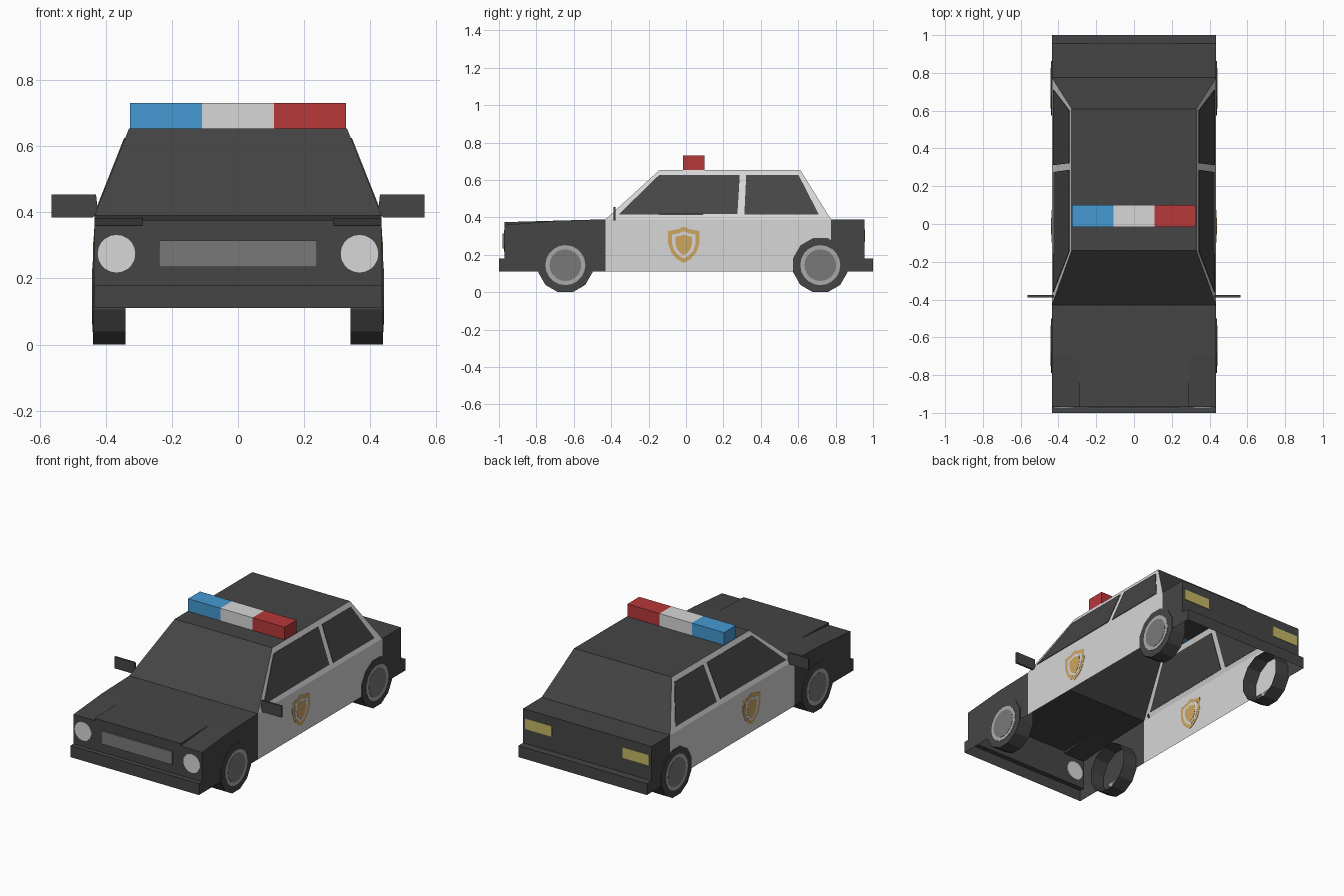
import bpy, bmesh, math
from mathutils import Vector
from mathutils.geometry import normal

if "Cube" in bpy.data.objects:
    bpy.data.objects.remove(bpy.data.objects["Cube"])


def material(name, rgb):
    m = bpy.data.materials.new(name)
    m.diffuse_color = (*rgb, 1)
    m.use_nodes = True
    m.node_tree.nodes["Principled BSDF"].inputs["Base Color"].default_value = m.diffuse_color
    return m


DARK = material("dark_paint", (0.06, 0.06, 0.06))
WHITE = material("white_paint", (0.68, 0.68, 0.68))
SILVER = material("light_grey_rim", (0.40, 0.40, 0.40))
GREY = material("mid_grey", (0.19, 0.19, 0.19))
BLUE = material("blue_light", (0.06, 0.32, 0.65))
RED = material("red_light", (0.47, 0.04, 0.042))
GOLD = material("gold_paint", (0.62, 0.38, 0.12))
YELLOW = material("yellow_lamp", (0.55, 0.48, 0.13))


def finish(name, bm, mats):
    bmesh.ops.remove_doubles(bm, verts=bm.verts, dist=1e-5)
    bmesh.ops.recalc_face_normals(bm, faces=bm.faces)
    me = bpy.data.meshes.new(name)
    bm.to_mesh(me)
    bm.free()
    for m in mats:
        me.materials.append(m)
    ob = bpy.data.objects.new(name, me)
    bpy.context.collection.objects.link(ob)
    return ob


def box(name, lo, hi, mat):
    bm = bmesh.new()
    bmesh.ops.create_cube(bm, size=1)
    for v in bm.verts:
        v.co = [(a + b) / 2 + c * (b - a) for a, b, c in zip(lo, hi, v.co)]
    return finish(name, bm, [mat])


def plate(name, pts, mat, t=0.006):
    """Thin plate straddling the surface, so it shows inside and out."""
    n = normal([Vector(p) for p in pts[:4]]) * t / 2
    bm = bmesh.new()
    a = [bm.verts.new(Vector(p) - n) for p in pts]
    b = [bm.verts.new(Vector(p) + n) for p in pts]
    bm.faces.new(a)
    bm.faces.new(b)
    for i in range(len(a)):
        j = (i + 1) % len(a)
        bm.faces.new((a[i], a[j], b[j], b[i]))
    return finish(name, bm, [mat])


def circle(r, n, off=0.0):
    return [(r * math.cos(2 * math.pi * (i + off) / n),
             r * math.sin(2 * math.pi * (i + off) / n)) for i in range(n)]


# Main dimensions
W, R, C = 0.435, 0.33, 0.29            # body, roof and hood panel half widths
F, B = -0.97, 0.955                    # front and rear walls
LOW, BUMP, BELT, TOP = 0.11, 0.18, 0.39, 0.655
WF, RF, RB, WB = -0.43, -0.14, 0.61, 0.775  # glass base and roof edges along y
HM, HZ = -0.69, 0.383                  # start of the raised hood panel


def strip(y0, z0, w0, y1, z1, w1):
    return [(0, y0, z0), (w0, y0, z0), (w1, y1, z1), (0, y1, z1)]


# Body shell, open underneath: half the faces, mirrored over x
dark_faces = [
    [(0, WF, BELT), (W, WF, BELT), (W, HM, HZ), (C, HM, HZ), (0, HM, HZ)],
    strip(HM, HZ, C, F, 0.375, C),
    [(C, HM, HZ), (W, HM, HZ), (W, F, 0.36), (C, F, 0.36)],
    [(C, HM, HZ), (C, F, 0.375), (C, F, 0.36)],
    [(0, F, BUMP), (W, F, BUMP), (W, F, 0.36), (C, F, 0.36), (C, F, 0.375), (0, F, 0.375)],
    strip(F, BUMP, W, -1, BUMP, W),
    strip(-1, BUMP, W, -1, LOW, W),
    [(W, -1, LOW), (W, -1, BUMP), (W, F, BUMP), (W, F, 0.36), (W, HM, HZ),
     (W, WF, BELT), (W, WF, LOW)],
    strip(WF, BELT, W, RF, TOP, R),
    strip(RF, TOP, R, RB, TOP, R),
    strip(RB, TOP, R, WB, BELT, W),
    strip(WB, BELT, W, B, BELT, W),
    strip(B, BELT, W, B, BUMP, W),
    strip(B, BUMP, W, 1, BUMP, W),
    strip(1, BUMP, W, 1, LOW, W),
    [(W, WB, LOW), (W, WB, BELT), (W, B, BELT), (W, B, BUMP), (W, 1, BUMP), (W, 1, LOW)],
]
white_faces = [
    [(W, WF, LOW), (W, WF, BELT), (W, WB, BELT), (W, WB, LOW)],
    [(W, WF, BELT), (R, RF, TOP), (R, RB, TOP), (W, WB, BELT)],
]
bm = bmesh.new()
for idx, group in enumerate((dark_faces, white_faces)):
    for pts in group:
        for s in (1, -1):
            f = bm.faces.new([bm.verts.new((s * x, y, z)) for x, y, z in pts])
            f.material_index = idx
finish("car_body", bm, [DARK, WHITE])


def slant(s, y, z):
    return (s * (W - (z - BELT) * (W - R) / (TOP - BELT)), y, z)


front_window = [(-0.36, 0.415), (-0.145, 0.625), (0.287, 0.625), (0.275, 0.418)]
rear_window = [(0.312, 0.415), (0.322, 0.625), (0.602, 0.625), (0.71, 0.415)]
# Half outline of a plain shield, unit sized
half_shield = [(0, 1), (0.4, 0.84), (0.95, 0.76), (0.97, 0.1), (0.75, -0.45), (0.4, -0.8), (0, -1)]
shield = half_shield + [(-y, z) for y, z in half_shield[-2:0:-1]]

for s, side in ((1, "right"), (-1, "left")):
    # Side windows
    plate(f"front_window_{side}", [slant(s, y, z) for y, z in front_window], DARK)
    plate(f"rear_window_{side}", [slant(s, y, z) for y, z in rear_window], DARK)
    # Door shield: gold edge, white field, gold centre
    for part, ry, rz, mat, t in (("edge", 0.088, 0.097, GOLD, 0.003),
                                 ("field", 0.066, 0.073, WHITE, 0.005),
                                 ("centre", 0.046, 0.056, GOLD, 0.007)):
        plate(f"shield_{part}_{side}",
              [(s * W, -0.012 + y * ry, 0.254 + z * rz) for y, z in shield], mat, t)
    # Door mirrors
    plate(f"door_mirror_{side}", [(s * 0.43, -0.382, 0.455), (s * 0.565, -0.382, 0.455),
                                  (s * 0.565, -0.382, 0.385), (s * 0.44, -0.382, 0.385),
                                  (s * 0.424, -0.382, 0.40)], DARK, 0.012)
    # Headlights and tail lights
    plate(f"headlight_{side}", [(s * 0.368 + x, F, 0.275 + z) for x, z in circle(0.057, 20)], WHITE)
    plate(f"tail_light_{side}", [(s * x, B, z) for x, z in
                                 ((0.24, 0.27), (0.42, 0.27), (0.42, 0.335), (0.24, 0.335))], YELLOW)
    # Wheels: 12-sided tyres, open on the inner side, with painted hubs
    for cy, end in ((-0.645, "front"), (0.718, "rear")):
        bm = bmesh.new()
        ring = circle(0.15, 12, 0.5)
        outer = [bm.verts.new((s * 0.439, cy + y, 0.145 + z)) for y, z in ring]
        inner = [bm.verts.new((s * 0.34, cy + y, 0.145 + z)) for y, z in ring]
        bm.faces.new(outer)
        for i in range(12):
            j = (i + 1) % 12
            bm.faces.new((outer[i], outer[j], inner[j], inner[i]))
        finish(f"tyre_{end}_{side}", bm, [DARK])
        for part, r, mat, t in (("rim", 0.107, SILVER, 0.004), ("hub", 0.085, GREY, 0.007)):
            plate(f"{part}_{end}_{side}",
                  [(s * 0.439, cy + y, 0.145 + z) for y, z in circle(r, 20)], mat, t)

# Grille
box("grille", (-0.24, -0.98, 0.235), (0.24, -0.971, 0.315), GREY)

# Roof light bar in three sections
for i, (part, mat) in enumerate((("blue", BLUE), ("white", WHITE), ("red", RED))):
    x = -0.327 + i * 0.218
    box(f"light_bar_{part}", (x, -0.015, TOP), (x + 0.218, 0.1, 0.732), mat)
